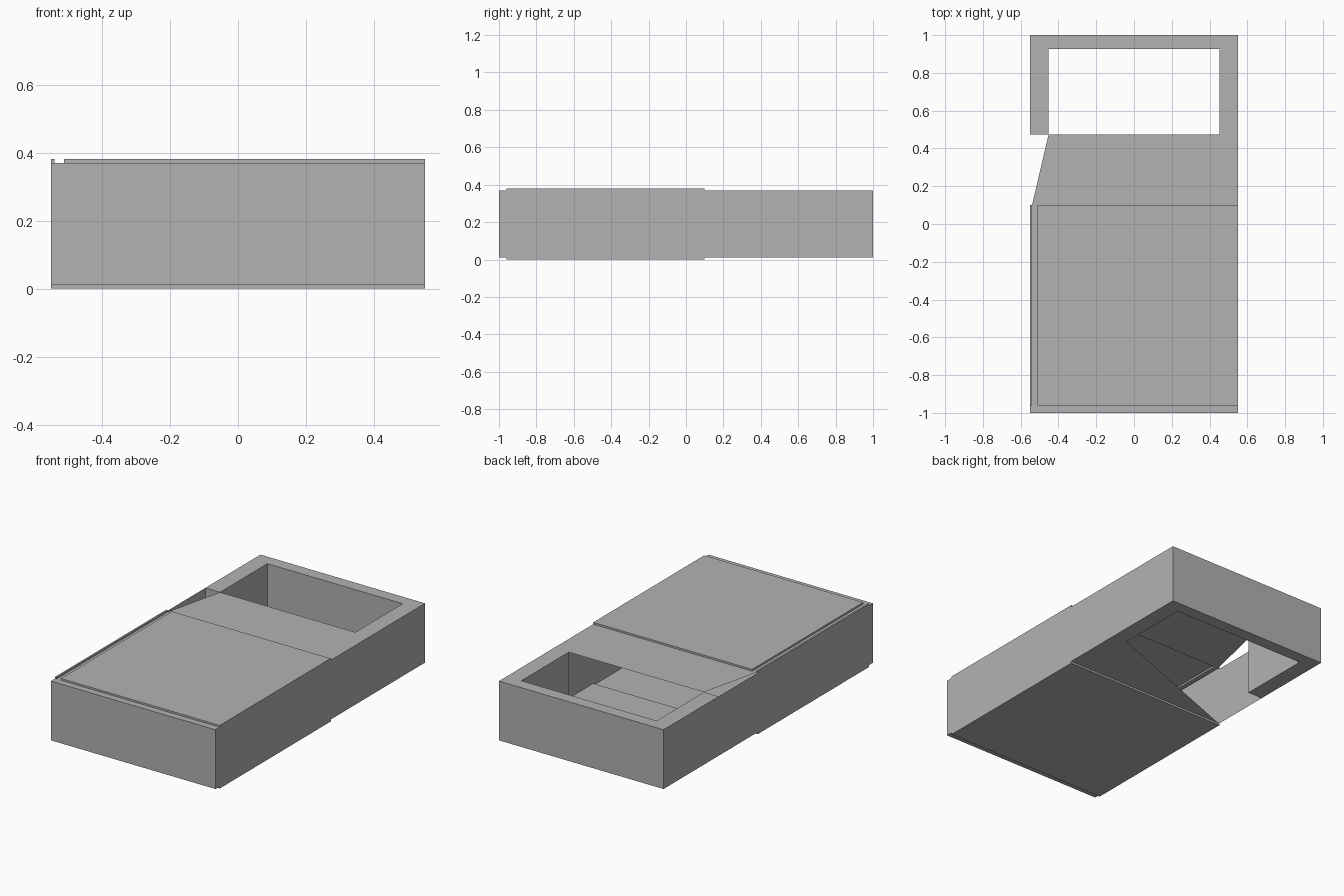
import bpy
import bmesh
from mathutils import Vector

if "Cube" in bpy.data.objects:
    bpy.data.objects.remove(bpy.data.objects["Cube"], do_unlink=True)

grey = bpy.data.materials.new("plain_grey")
grey.use_nodes = True
colour = (0.448, 0.448, 0.448, 1)
grey.diffuse_color = colour
grey.node_tree.nodes["Principled BSDF"].inputs["Base Color"].default_value = colour

# Main dimensions
SIDE, FRONT, BACK = 0.55, -1.0, 1.0
STEP_FRONT, STEP_BACK = -0.96, 0.10          # extent of the raised panels
FRAME_FRONT, HOLE_BACK, HOLE_SIDE = 0.474, 0.926, 0.452
BASE, LOW, HIGH, LID = 0.0, 0.012, 0.37, 0.381
GROOVE_OUT, GROOVE_IN = -0.54, -0.512


def finish(name, bm):
    mesh = bpy.data.meshes.new(name)
    bm.to_mesh(mesh)
    bm.free()
    mesh.materials.append(grey)
    obj = bpy.data.objects.new(name, mesh)
    bpy.context.collection.objects.link(obj)
    return obj


def panel(name, points):
    """One flat thin sheet."""
    bm = bmesh.new()
    bm.faces.new([bm.verts.new(p) for p in points])
    return finish(name, bm)


def folded_sheet(name, path, sweep):
    """Thin sheet folded along a path and swept in one direction."""
    bm = bmesh.new()
    near = [bm.verts.new(p) for p in path]
    far = [bm.verts.new(Vector(p) + Vector(sweep)) for p in path]
    for i in range(len(path) - 1):
        bm.faces.new((near[i], far[i], far[i + 1], near[i + 1]))
    return finish(name, bm)


def prism(name, outline, z0, z1):
    bm = bmesh.new()
    face = bm.faces.new([bm.verts.new((x, y, z0)) for x, y in outline])
    top = bmesh.ops.extrude_face_region(bm, geom=[face], use_keep_orig=True)
    verts = [g for g in top["geom"] if isinstance(g, bmesh.types.BMVert)]
    bmesh.ops.translate(bm, verts=verts, vec=(0, 0, z1 - z0))
    bmesh.ops.recalc_face_normals(bm, faces=bm.faces[:])
    return finish(name, bm)


# Solid U-shaped frame around the rear opening
prism("rear_frame", [
    (-SIDE, FRAME_FRONT), (-SIDE, BACK), (SIDE, BACK), (SIDE, FRAME_FRONT),
    (HOLE_SIDE, FRAME_FRONT), (HOLE_SIDE, HOLE_BACK),
    (-HOLE_SIDE, HOLE_BACK), (-HOLE_SIDE, FRAME_FRONT)], LOW, HIGH)

# Thin side walls, stepped where the raised panels meet them
wall = [(FRONT, LOW), (STEP_FRONT, LOW), (STEP_FRONT, BASE), (STEP_BACK, BASE),
        (STEP_BACK, LOW), (FRAME_FRONT, LOW), (FRAME_FRONT, HIGH),
        (STEP_BACK, HIGH), (STEP_BACK, LID), (STEP_FRONT, LID),
        (STEP_FRONT, HIGH), (FRONT, HIGH)]
panel("left_wall", [(SIDE, y, z) for y, z in wall])
panel("right_wall", [(-SIDE, y, z) for y, z in reversed(wall)])

# Floor, front wall and front rim in one folded sheet
tub = [(STEP_BACK, LOW), (STEP_BACK, BASE), (STEP_FRONT, BASE),
       (STEP_FRONT, LOW), (FRONT, LOW), (FRONT, HIGH), (STEP_FRONT, HIGH)]
folded_sheet("floor_and_front", [(-SIDE, y, z) for y, z in tub], (2 * SIDE, 0, 0))

# Raised lid with the groove along its right edge
lid = [(-SIDE, LID), (GROOVE_OUT, LID), (GROOVE_OUT, HIGH),
       (GROOVE_IN, HIGH), (GROOVE_IN, LID), (SIDE, LID)]
folded_sheet("raised_lid", [(x, STEP_BACK, z) for x, z in lid],
             (0, STEP_FRONT - STEP_BACK, 0))

# Small end lips that close the raised lid and the edge strip
for part, x0, x1 in (("strip", -SIDE, GROOVE_OUT), ("lid", GROOVE_IN, SIDE)):
    for end, y, a, b in (("front", STEP_FRONT, x0, x1), ("rear", STEP_BACK, x1, x0)):
        panel(f"{part}_{end}_lip",
              [(a, y, HIGH), (b, y, HIGH), (b, y, LID), (a, y, LID)])

# Tapered decks in front of the opening, slanting from different corners
for name, corner, z in (("upper_deck", -HOLE_SIDE, HIGH), ("lower_deck", HOLE_SIDE, LOW)):
    outline = [(GROOVE_OUT, STEP_BACK), (SIDE, STEP_BACK),
               (SIDE, FRAME_FRONT), (corner, FRAME_FRONT)]
    if name == "lower_deck":
        outline.reverse()
    panel(name, [(x, y, z) for x, y in outline])
